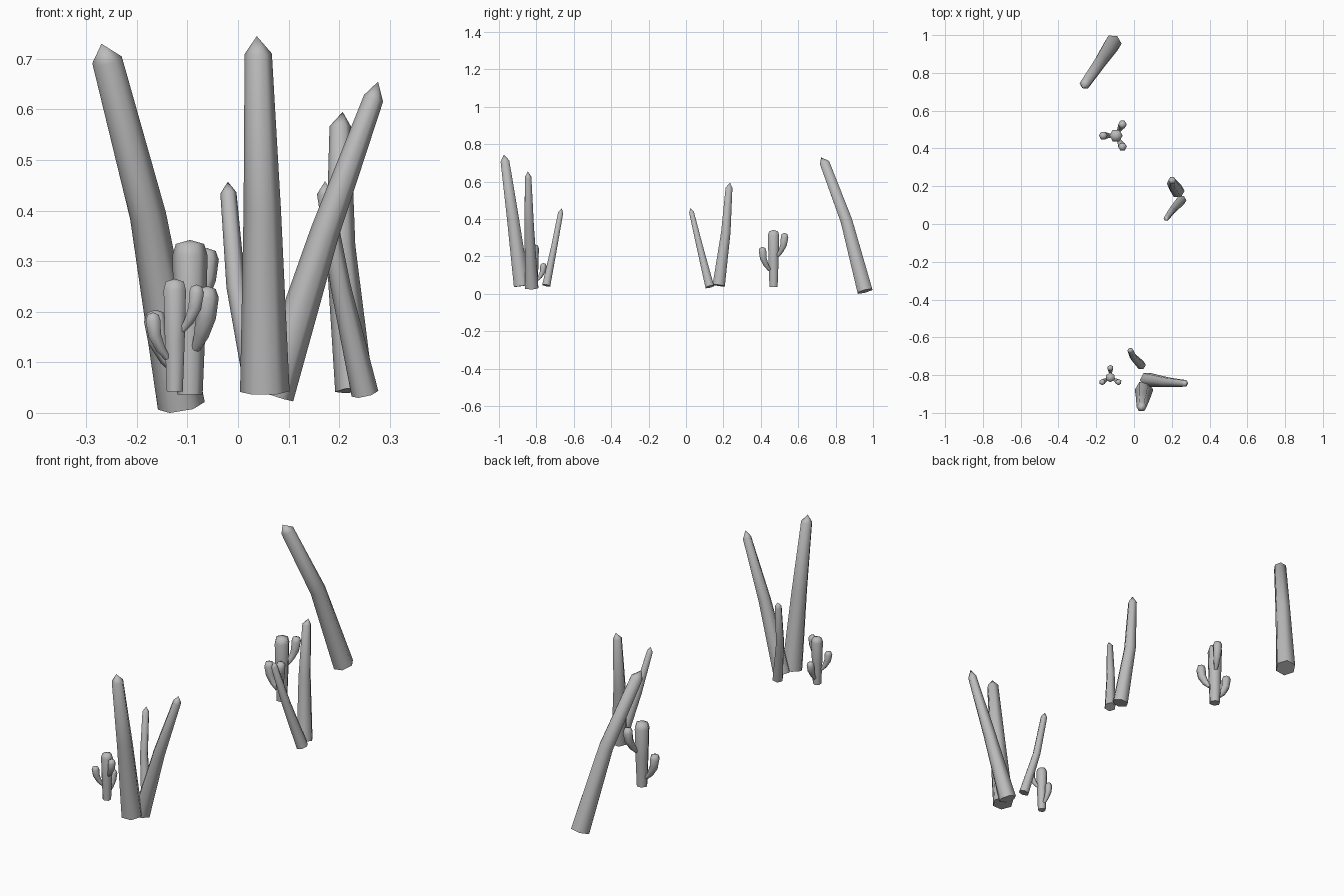
import bpy, bmesh, math
from mathutils import Vector, Matrix

if "Cube" in bpy.data.objects:
    bpy.data.objects.remove(bpy.data.objects["Cube"])

SIDES = 6
mat = bpy.data.materials.new("plain grey")
mat.diffuse_color = (0.5, 0.5, 0.5, 1)
mat.use_nodes = True
mat.node_tree.nodes["Principled BSDF"].inputs["Base Color"].default_value = mat.diffuse_color


def tube(bm, path, radii, tip):
    """Six-sided tapered tube along a path, closed at the base, pointed at the tip."""
    pts = [Vector(p) for p in path]
    rings = []
    for i, (p, r) in enumerate(zip(pts, radii)):
        axis = (pts[min(i + 1, len(pts) - 1)] - pts[max(i - 1, 0)]).normalized()
        u = Vector((1, 0, 0))
        u = (u - axis * u.dot(axis)).normalized()
        v = axis.cross(u)
        rings.append([bm.verts.new(p + r * (math.cos(a) * u + math.sin(a) * v))
                      for a in (math.tau * k / SIDES for k in range(SIDES))])
    for a, b in zip(rings, rings[1:]):
        for k in range(SIDES):
            n = (k + 1) % SIDES
            bm.faces.new((a[k], a[n], b[n], b[k]))
    top = bm.verts.new(tip)
    for k in range(SIDES):
        bm.faces.new((rings[-1][k], rings[-1][(k + 1) % SIDES], top))
    bm.faces.new(rings[0][::-1])


def finish(name, bm):
    bmesh.ops.recalc_face_normals(bm, faces=bm.faces)
    me = bpy.data.meshes.new(name)
    bm.to_mesh(me)
    bm.free()
    me.materials.append(mat)
    ob = bpy.data.objects.new(name, me)
    bpy.context.collection.objects.link(ob)
    bpy.ops.object.select_all(action='DESELECT')
    ob.select_set(True)
    bpy.context.view_layer.objects.active = ob
    bpy.ops.object.shade_smooth_by_angle(angle=math.radians(65))


# Bent stalks: base, bend and shoulder centres, their radii, and the tip
stalks = {
    "back_stalk": ([(-.112, .957, .014), (-.178, .858, .39), (-.259, .742, .698)],
                   (.047, .036, .030), (-.270, .722, .73)),
    "front_tall_stalk": ([(.053, -.878, .042), (.048, -.925, .40), (.040, -.968, .71)],
                         (.049, .037, .027), (.037, -.973, .745)),
    "front_leaning_stalk": ([(.070, -.825, .035), (.171, -.838, .355), (.268, -.844, .622)],
                            (.041, .029, .020), (.277, -.845, .655)),
    "front_small_stalk": ([(.038, -.747, .045), (-.004, -.705, .25), (-.019, -.670, .435)],
                          (.025, .019, .016), (-.020, -.665, .457)),
    "middle_tall_stalk": ([(.230, .175, .045), (.203, .213, .33), (.202, .230, .567)],
                          (.038, .029, .021), (.207, .235, .595)),
    "middle_small_stalk": ([(.251, .127, .038), (.203, .074, .25), (.171, .030, .435)],
                           (.027, .020, .015), (.172, .023, .458)),
}
for name, (path, radii, tip) in stalks.items():
    bm = bmesh.new()
    tube(bm, path, radii, tip)
    finish(name, bm)


def cactus(name, place, scale, turn):
    """Trunk with three upturned arms at different heights."""
    bm = bmesh.new()
    tube(bm, [(0, 0, 0), (0, 0, .14), (0, 0, .275), (0, 0, .298)],
         (.025, .031, .035, .028), (0, 0, .306))
    for angle, top in ((60, .290), (180, .168), (300, .215)):
        d = Vector((math.cos(math.radians(angle)), math.sin(math.radians(angle)), 0))
        def at(dist, drop):
            return d * dist + Vector((0, 0, top - drop))
        tube(bm, [at(.024, .124), at(.045, .098), at(.063, .062), at(.068, .022), at(.068, .006)],
             (.009, .015, .020, .023, .017), at(.068, 0))
    bm.transform(Matrix.Translation(place) @ Matrix.Rotation(math.radians(turn), 4, 'Z')
                 @ Matrix.Scale(scale, 4))
    finish(name, bm)


cactus("back_cactus", (-.095, .468, .036), 1.0, 0)
cactus("front_cactus", (-.125, -.812, .042), .73, -90)
